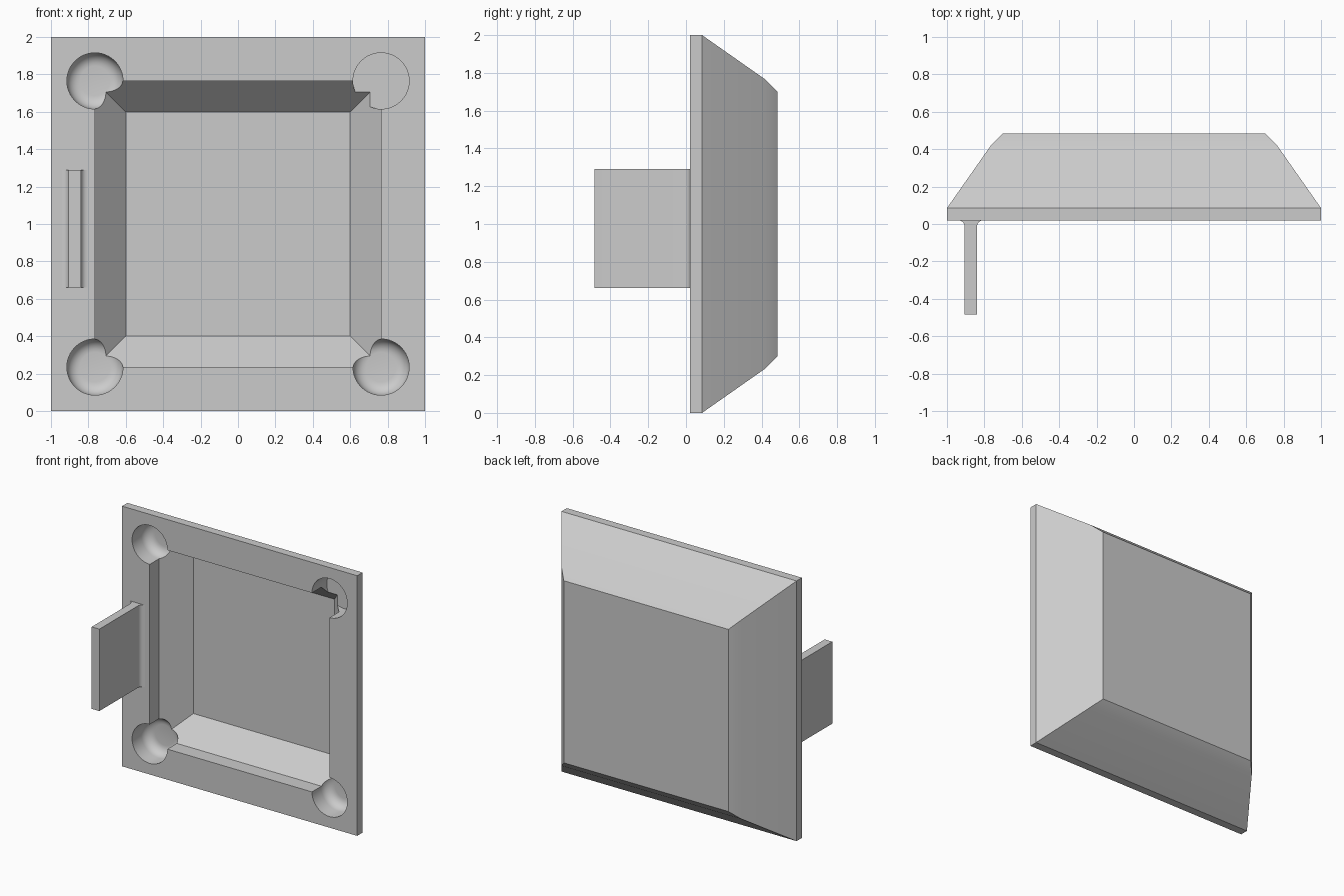
import bpy, bmesh, math

if "Cube" in bpy.data.objects:
    bpy.data.objects.remove(bpy.data.objects["Cube"])

grey = bpy.data.materials.new("light_grey")
grey.diffuse_color = (0.6, 0.6, 0.6, 1)
grey.use_nodes = True
grey.node_tree.nodes["Principled BSDF"].inputs["Base Color"].default_value = grey.diffuse_color


def make_object(name, bm):
    bmesh.ops.recalc_face_normals(bm, faces=bm.faces)
    mesh = bpy.data.meshes.new(name)
    bm.to_mesh(mesh)
    bm.free()
    mesh.materials.append(grey)
    obj = bpy.data.objects.new(name, mesh)
    bpy.context.collection.objects.link(obj)
    return obj


def loft(name, profile, sides, cx=0, cz=1, turn=0):
    """Stack rings along y from (y, radius) pairs and cap both ends."""
    bm = bmesh.new()
    rings = []
    for y, r in profile:
        ring = []
        for i in range(sides):
            a = turn + 2 * math.pi * i / sides
            ring.append(bm.verts.new((cx + r * math.cos(a), y, cz + r * math.sin(a))))
        rings.append(ring)
    for a, b in zip(rings, rings[1:]):
        for i in range(sides):
            j = (i + 1) % sides
            bm.faces.new((a[i], a[j], b[j], b[i]))
    bm.faces.new(rings[0])
    bm.faces.new(rings[-1])
    return make_object(name, bm)


def square_loft(name, profile):
    return loft(name, [(y, h * math.sqrt(2)) for y, h in profile], 4, turn=math.pi / 4)


# Tapered square housing
body = square_loft("housing", [(0.02, 1), (0.085, 1), (0.42, 0.765), (0.485, 0.70)])

# Square pocket with a straight lip and sloped walls
cutters = [square_loft("pocket_cutter", [(-0.1, 0.765), (0.135, 0.765), (0.315, 0.60)])]

# Round corner sockets: three with a rounded floor, one with a flat floor
R, FLOOR, FILLET = 0.15, 0.20, 0.07
flat = [(-0.1, R), (FLOOR, R)]
rounded = [(-0.1, R)]
for k in range(7):
    a = math.pi / 2 * k / 6
    rounded.append((FLOOR - FILLET + FILLET * math.sin(a), R - FILLET + FILLET * math.cos(a)))
for sx in (-1, 1):
    for sz in (-1, 1):
        profile = flat if sx > 0 and sz > 0 else rounded
        cutters.append(loft("socket_cutter", profile, 64, sx * 0.765, 1 + sz * 0.765))

# Cut the pocket and sockets
bpy.context.view_layer.objects.active = body
for cutter in cutters:
    mod = body.modifiers.new("cut", 'BOOLEAN')
    mod.operation = 'DIFFERENCE'
    mod.solver = 'EXACT'
    mod.object = cutter
    bpy.ops.object.modifier_apply(modifier=mod.name)
    bpy.data.objects.remove(cutter)

# Upright tab with filleted root, extruded along z
X0, X1, F = -0.905, -0.84, 0.035
right = [(X1, -0.485)]
for k in range(7):
    a = math.pi / 2 * k / 6
    right.append((X1 + F - F * math.cos(a), 0.02 - F + F * math.sin(a)))
right.append((X1 + F, 0.03))
outline = right + [(X0 + X1 - x, y) for x, y in reversed(right)]
bm = bmesh.new()
face = bm.faces.new([bm.verts.new((x, y, 0.66)) for x, y in outline])
ext = bmesh.ops.extrude_face_region(bm, geom=[face])
verts = [v for v in ext["geom"] if isinstance(v, bmesh.types.BMVert)]
bmesh.ops.translate(bm, verts=verts, vec=(0, 0, 0.63))
tab = make_object("side_tab", bm)

# Smooth the curves, keep hard edges
for obj in (body, tab):
    bpy.ops.object.select_all(action='DESELECT')
    obj.select_set(True)
    bpy.context.view_layer.objects.active = obj
    bpy.ops.object.shade_smooth_by_angle(angle=math.radians(30))
